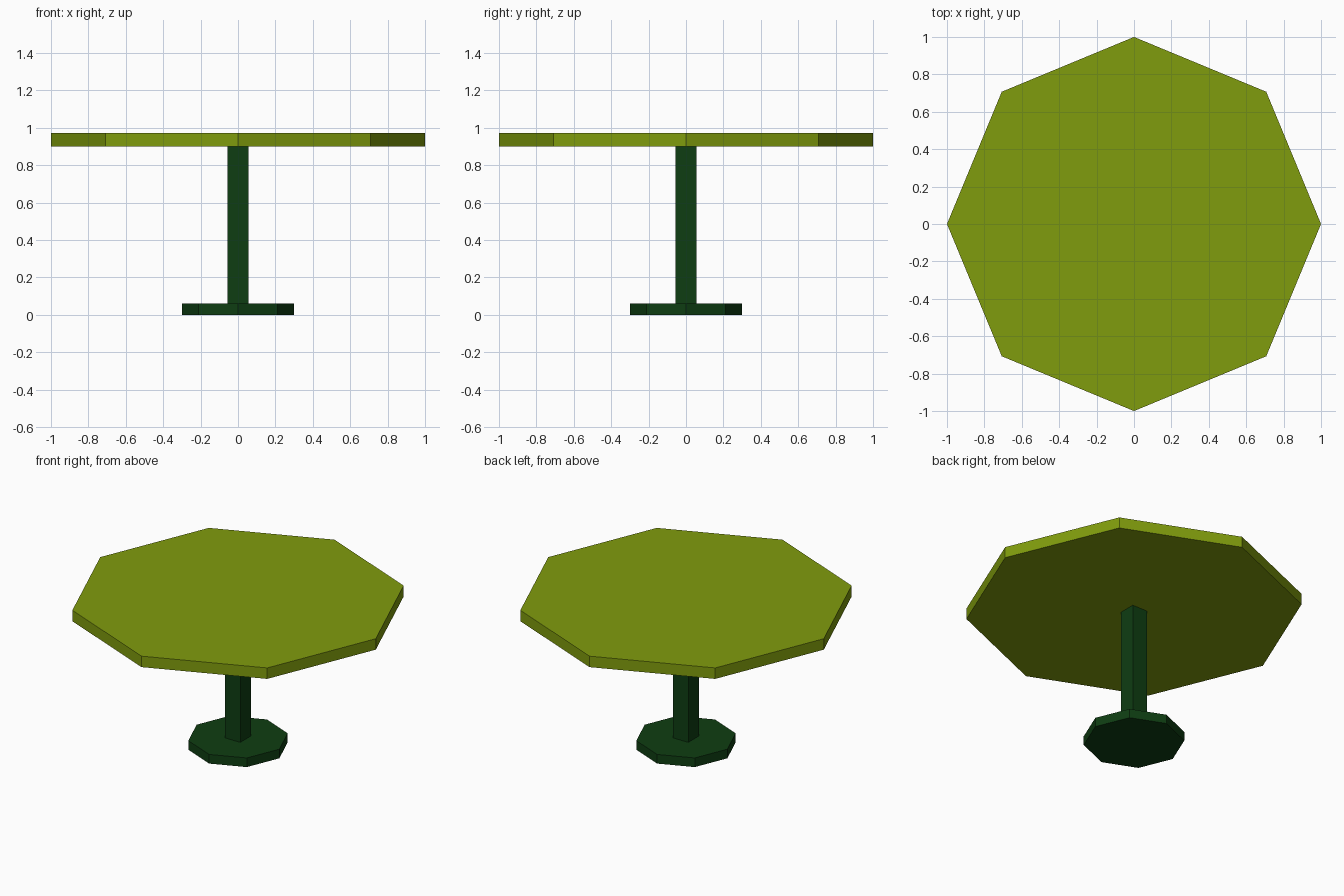
import bpy
import math

if "Cube" in bpy.data.objects:
    bpy.data.objects.remove(bpy.data.objects["Cube"])


def make_material(name, rgb):
    mat = bpy.data.materials.new(name)
    mat.diffuse_color = (*rgb, 1.0)
    mat.use_nodes = True
    mat.node_tree.nodes["Principled BSDF"].inputs["Base Color"].default_value = mat.diffuse_color
    return mat


olive = make_material("olive_green", (0.216, 0.332, 0.004))
dark_green = make_material("dark_green", (0.0045, 0.047, 0.006))


def prism(name, sides, radius, z0, z1, mat, turn=0.0):
    """Flat-faced prism standing between two heights, first corner at angle turn."""
    ring = [(radius * math.cos(turn + 2 * math.pi * i / sides),
             radius * math.sin(turn + 2 * math.pi * i / sides)) for i in range(sides)]
    verts = [(x, y, z) for z in (z0, z1) for x, y in ring]
    faces = [list(range(sides))[::-1], list(range(sides, 2 * sides))]
    for i in range(sides):
        j = (i + 1) % sides
        faces.append([i, j, j + sides, i + sides])
    mesh = bpy.data.meshes.new(name)
    mesh.from_pydata(verts, [], faces)
    mesh.materials.append(mat)
    obj = bpy.data.objects.new(name, mesh)
    bpy.context.collection.objects.link(obj)
    return obj


# Octagonal foot, square post and octagonal top
prism("base", 8, 0.30, 0.0, 0.06, dark_green)
prism("post", 4, 0.055 * math.sqrt(2), 0.06, 0.90, dark_green, math.pi / 4)
prism("table_top", 8, 1.0, 0.90, 0.972, olive)
